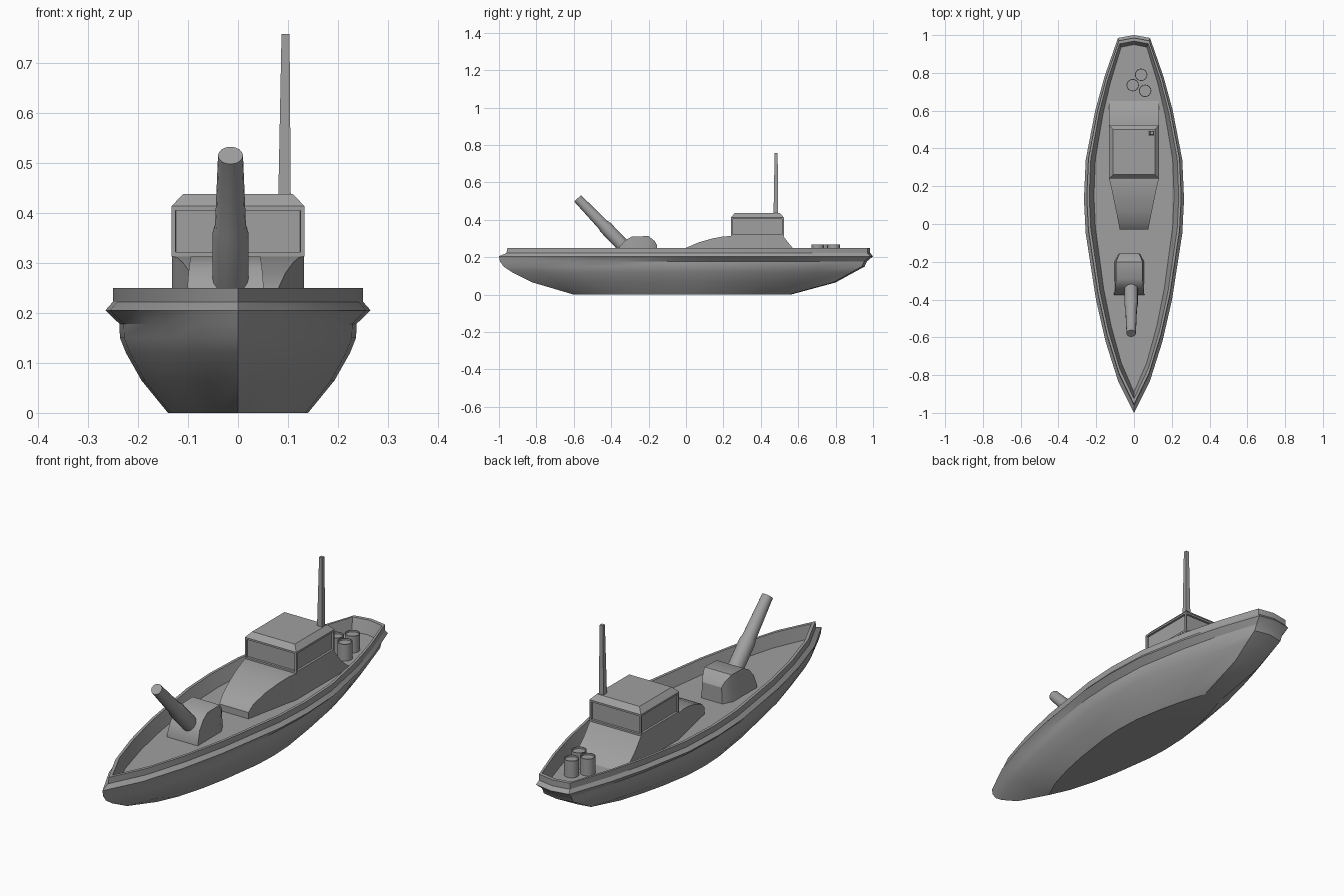
import bpy, bmesh, math
from mathutils import Vector

if "Cube" in bpy.data.objects:
    bpy.data.objects.remove(bpy.data.objects["Cube"], do_unlink=True)

GREY = (0.35, 0.35, 0.35, 1.0)
paint = bpy.data.materials.new("ship grey")
paint.use_nodes = True
paint.diffuse_color = GREY
paint.node_tree.nodes["Principled BSDF"].inputs["Base Color"].default_value = GREY

DECK = 0.19


def finish(name, bm, angle=30):
    """Turn a bmesh into a painted object with sharp edges kept."""
    bmesh.ops.recalc_face_normals(bm, faces=bm.faces)
    mesh = bpy.data.meshes.new(name)
    bm.to_mesh(mesh)
    bm.free()
    mesh.materials.append(paint)
    mesh.shade_smooth()
    mesh.set_sharp_from_angle(angle=math.radians(angle))
    obj = bpy.data.objects.new(name, mesh)
    bpy.context.scene.collection.objects.link(obj)
    return obj


def loft(rings):
    """Skin a list of equal-length point rings and cap both ends."""
    bm = bmesh.new()
    loops = [[bm.verts.new(p) for p in ring] for ring in rings]
    for a, b in zip(loops, loops[1:]):
        n = len(a)
        for i in range(n):
            j = (i + 1) % n
            bm.faces.new((a[i], a[j], b[j], b[i]))
    bm.faces.new(loops[0])
    bm.faces.new(loops[-1])
    bmesh.ops.recalc_face_normals(bm, faces=bm.faces)
    return bm


def rectangle(hx, y0, y1, z, cx=0.0):
    return [(cx - hx, y0, z), (cx + hx, y0, z), (cx + hx, y1, z), (cx - hx, y1, z)]


def section(y, bottom_w, top_w, z, cx=0.0):
    """Upright cross-section standing just below deck level."""
    return [(cx - bottom_w, y, DECK - 0.02), (cx + bottom_w, y, DECK - 0.02),
            (cx + top_w, y, z), (cx - top_w, y, z)]


def revolve(base, axis, profile, sides=16):
    """Round part: profile is (distance along axis, radius)."""
    axis = Vector(axis).normalized()
    u = Vector((1, 0, 0))
    v = axis.cross(u)
    rings = []
    for t, r in profile:
        c = Vector(base) + axis * t
        rings.append([c + (u * math.cos(a) + v * math.sin(a)) * r
                      for a in (2 * math.pi * i / sides for i in range(sides))])
    return loft(rings)


# Hull: one plan outline, scaled for every level from keel up and down to the deck
PLAN = [(-0.83, 0.32), (-0.62, 0.57), (-0.4, 0.76), (-0.05, 0.965), (0.13, 1.0),
        (0.34, 0.965), (0.6, 0.775), (0.78, 0.59), (0.985, 0.32)]


def outline(z, half, bow, stern):
    mid, span = (bow + stern) / 2, (stern - bow) / 2
    side = [(w * half, mid + y * span, z) for y, w in PLAN]
    other = [(-x, y, z) for x, y, z in reversed(side)]
    return [(0, bow, z)] + side + [(0, stern, z)] + other


LEVELS = [
    (0.0, 0.14, -0.6, 0.56), (0.065, 0.193, -0.82, 0.8), (0.12, 0.224, -0.93, 0.9),
    (0.15, 0.236, -0.975, 0.955), (0.178, 0.237, -0.995, 0.968),
    (0.205, 0.265, -1.0, 1.0), (0.222, 0.25, -0.96, 0.985),
    (0.25, 0.25, -0.955, 0.985), (0.25, 0.237, -0.925, 0.968),
    (DECK, 0.212, -0.89, 0.95)]
finish("hull", loft([outline(*level) for level in LEVELS]))

# Lower cabin with curved nose and sloping back
BODY = [(-0.03, 0.075, 0.22), (0.0, 0.081, 0.25), (0.07, 0.095, 0.28),
        (0.14, 0.11, 0.3), (0.2, 0.122, 0.311), (0.24, 0.132, 0.313),
        (0.52, 0.132, 0.313), (0.545, 0.132, 0.28), (0.57, 0.132, 0.25),
        (0.61, 0.132, 0.215), (0.65, 0.132, 0.19)]
finish("cabin_base", loft([section(y, w, w, z) for y, w, z in BODY]))

# Wheelhouse with recessed windows on all four walls and a chamfered roof
house = loft([rectangle(0.133, 0.24, 0.523, 0.313),
              rectangle(0.133, 0.24, 0.523, 0.413),
              rectangle(0.11, 0.262, 0.5, 0.437)])
house.normal_update()
walls = [f for f in house.faces if abs(f.normal.z) < 0.1]
bmesh.ops.inset_individual(house, faces=walls, thickness=0.012, depth=0)
bmesh.ops.inset_individual(house, faces=walls, thickness=0.0005, depth=-0.01)
finish("wheelhouse", house)

# Mast
finish("mast", loft([rectangle(0.0125, 0.468, 0.493, 0.43, 0.093),
                     rectangle(0.008, 0.474, 0.49, 0.757, 0.095)]))

# Gun turret
TURRET = [(-0.375, 0.08, 0.08, 0.2), (-0.355, 0.08, 0.076, 0.255),
          (-0.325, 0.08, 0.073, 0.29), (-0.29, 0.08, 0.07, 0.31),
          (-0.2, 0.08, 0.07, 0.313), (-0.168, 0.062, 0.057, 0.287),
          (-0.155, 0.055, 0.05, 0.265)]
finish("gun_turret", loft([section(*s, cx=-0.025) for s in TURRET]))

# Gun barrel with a thicker sleeve at its root
finish("gun_barrel", revolve((-0.015, -0.33, 0.255), (0, -0.25, 0.26),
       [(-0.01, 0.036), (0.145, 0.036), (0.165, 0.031), (0.36, 0.025)]))

# Three drums on the aft deck, each with a rim
for i, (x, y) in enumerate([(-0.007, 0.735), (0.038, 0.79), (0.059, 0.705)]):
    finish(f"drum_{i + 1}", revolve((x, y, DECK - 0.01), (0, 0, 1),
           [(0, 0.033), (0.088, 0.033), (0.088, 0.029), (0.08, 0.029)]))
